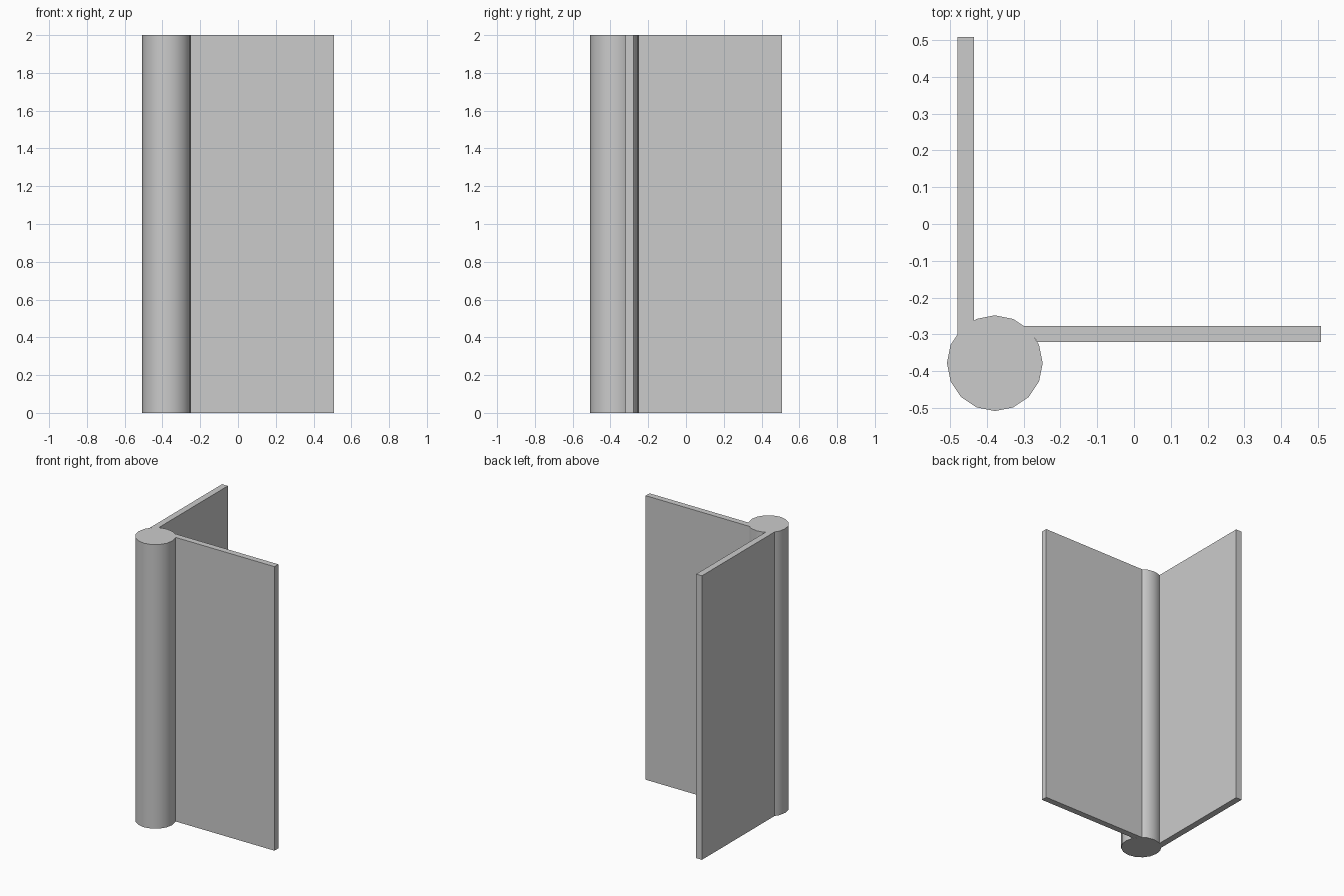
import bpy
import bmesh
import math

cube = bpy.data.objects.get("Cube")
if cube:
    bpy.data.objects.remove(cube, do_unlink=True)

HEIGHT = 2.0
CENTRE = -0.378   # barrel axis in both x and y
RADIUS = 0.13
SIDES = 16

grey = bpy.data.materials.new("light grey metal")
grey.use_nodes = True
colour = (0.6, 0.6, 0.6, 1.0)
grey.diffuse_color = colour
grey.node_tree.nodes["Principled BSDF"].inputs["Base Color"].default_value = colour


def extrude_profile(name, points):
    """Closed outline in plan, raised to the full height."""
    bm = bmesh.new()
    base = bm.faces.new([bm.verts.new((x, y, 0)) for x, y in points])
    top = bmesh.ops.extrude_face_region(bm, geom=[base], use_keep_orig=True)["geom"]
    bmesh.ops.translate(bm, vec=(0, 0, HEIGHT),
                        verts=[v for v in top if isinstance(v, bmesh.types.BMVert)])
    bmesh.ops.recalc_face_normals(bm, faces=bm.faces)
    mesh = bpy.data.meshes.new(name)
    bm.to_mesh(mesh)
    bm.free()
    mesh.materials.append(grey)
    obj = bpy.data.objects.new(name, mesh)
    bpy.context.collection.objects.link(obj)
    return obj


# Hinge barrel
barrel = extrude_profile("hinge_barrel", [
    (CENTRE + RADIUS * math.cos(2 * math.pi * i / SIDES),
     CENTRE + RADIUS * math.sin(2 * math.pi * i / SIDES)) for i in range(SIDES)])
bpy.ops.object.select_all(action='DESELECT')
barrel.select_set(True)
bpy.context.view_layer.objects.active = barrel
bpy.ops.object.shade_smooth_by_angle(angle=math.radians(30))

# Leaves, with inner ends fitted to the barrel facets
extrude_profile("front_leaf", [
    (-0.300, -0.277), (-0.286, -0.286), (-0.263, -0.320),
    (0.508, -0.320), (0.508, -0.277)])
extrude_profile("side_leaf", [
    (-0.480, -0.301), (-0.470, -0.286), (-0.435, -0.263),
    (-0.435, 0.508), (-0.480, 0.508)])
